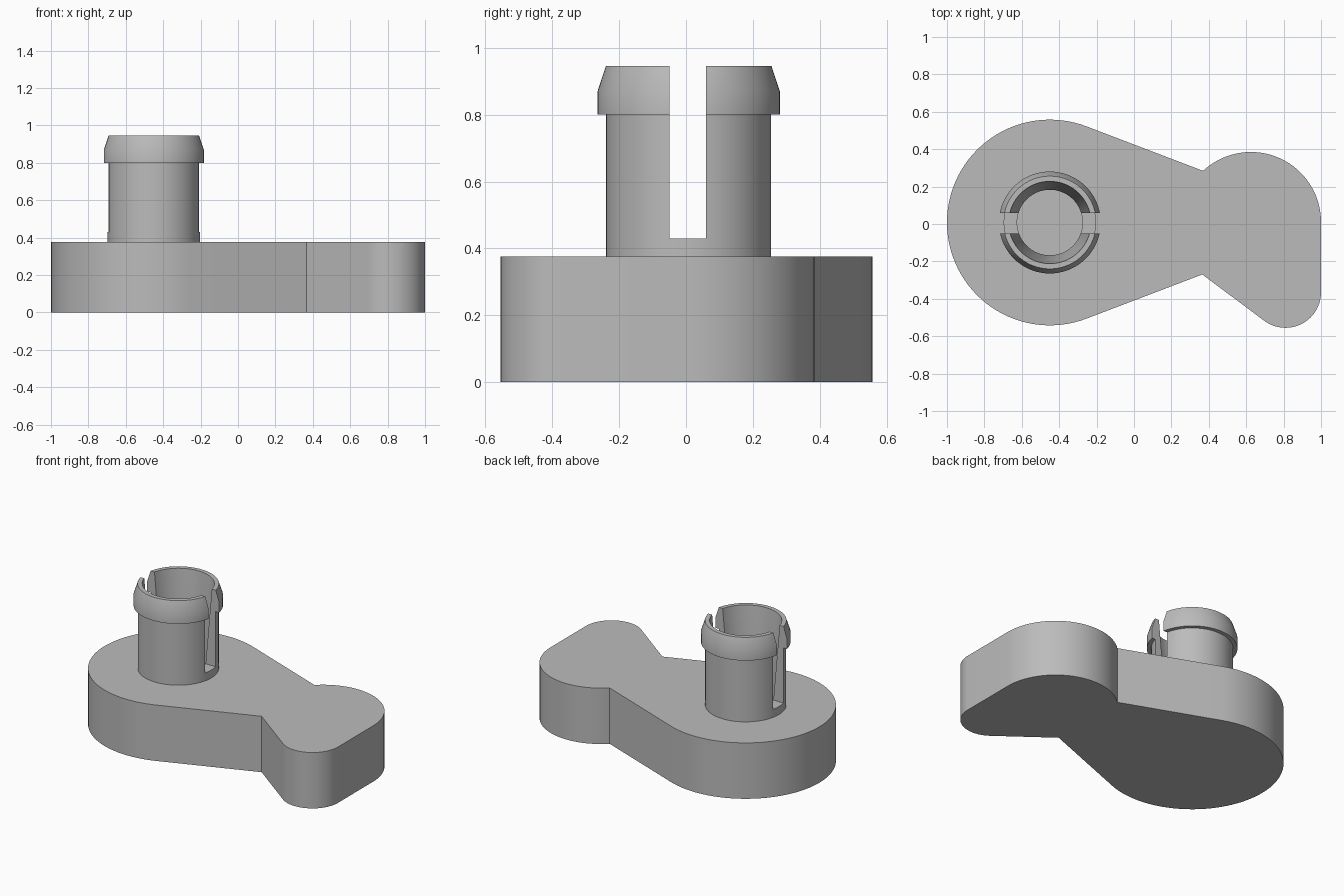
import bpy, bmesh
from math import sin, cos, radians, tau

cube = bpy.data.objects.get("Cube")
if cube:
    bpy.data.objects.remove(cube, do_unlink=True)

grey = bpy.data.materials.new("plain grey")
grey.use_nodes = True
grey.diffuse_color = (0.5, 0.5, 0.5, 1)
grey.node_tree.nodes["Principled BSDF"].inputs["Base Color"].default_value = (0.5, 0.5, 0.5, 1)

BASE_H = 0.376
PEG = (-0.45, 0.008)


def finish(name, bm):
    bmesh.ops.recalc_face_normals(bm, faces=bm.faces)
    mesh = bpy.data.meshes.new(name)
    bm.to_mesh(mesh)
    bm.free()
    mesh.materials.append(grey)
    obj = bpy.data.objects.new(name, mesh)
    bpy.context.collection.objects.link(obj)
    return obj


def activate(obj):
    bpy.ops.object.select_all(action='DESELECT')
    obj.select_set(True)
    bpy.context.view_layer.objects.active = obj


def arc(cx, cy, r, start, end, steps):
    angles = [radians(start + (end - start) * i / steps) for i in range(steps + 1)]
    return [(cx + r * cos(a), cy + r * sin(a)) for a in angles]


# Flat lever: large round end, waist, and a lopsided rounded toe
outline = arc(*PEG, 0.55, 69, 291, 64)
outline += [(0.365, -0.27)]
outline += arc(0.81, -0.365, 0.19, 233, 360, 28)
outline += arc(0.625, 0.01, 0.375, 0, 133, 40)
bm = bmesh.new()
face = bm.faces.new([bm.verts.new((x, y, 0)) for x, y in outline])
top = bmesh.ops.extrude_face_region(bm, geom=[face])["geom"]
bmesh.ops.translate(bm, vec=(0, 0, BASE_H),
                    verts=[v for v in top if isinstance(v, bmesh.types.BMVert)])
lever = finish("lever", bm)

# Hollow peg with a snap lip and a tapered bore
profile = [(0.247, 0.36), (0.247, 0.80), (0.2725, 0.80), (0.2725, 0.87),
           (0.248, 0.945), (0.22, 0.945), (0.175, 0.43), (0.175, 0.36)]
bm = bmesh.new()
ring = [bm.verts.new((PEG[0] + r, PEG[1], z)) for r, z in profile]
edges = [bm.edges.new((ring[i - 1], ring[i])) for i in range(len(ring))]
bmesh.ops.spin(bm, geom=ring + edges, cent=(*PEG, 0), axis=(0, 0, 1),
               angle=tau, steps=72, use_merge=True)
bmesh.ops.remove_doubles(bm, verts=bm.verts, dist=0.0001)
peg = finish("snap_peg", bm)

# Slot through the peg
bm = bmesh.new()
bmesh.ops.create_cube(bm, size=1)
bmesh.ops.scale(bm, vec=(0.8, 0.11, 0.7), verts=bm.verts)
bmesh.ops.translate(bm, vec=(PEG[0], PEG[1] - 0.003, 0.43 + 0.35), verts=bm.verts)
cutter = finish("slot_cutter", bm)
cutter.hide_render = True
cut = peg.modifiers.new("slot", 'BOOLEAN')
cut.operation = 'DIFFERENCE'
cut.solver = 'EXACT'
cut.object = cutter
activate(peg)
bpy.ops.object.modifier_apply(modifier=cut.name)
bpy.data.objects.remove(cutter, do_unlink=True)

for part in (lever, peg):
    activate(part)
    bpy.ops.object.shade_smooth_by_angle(angle=radians(30))
